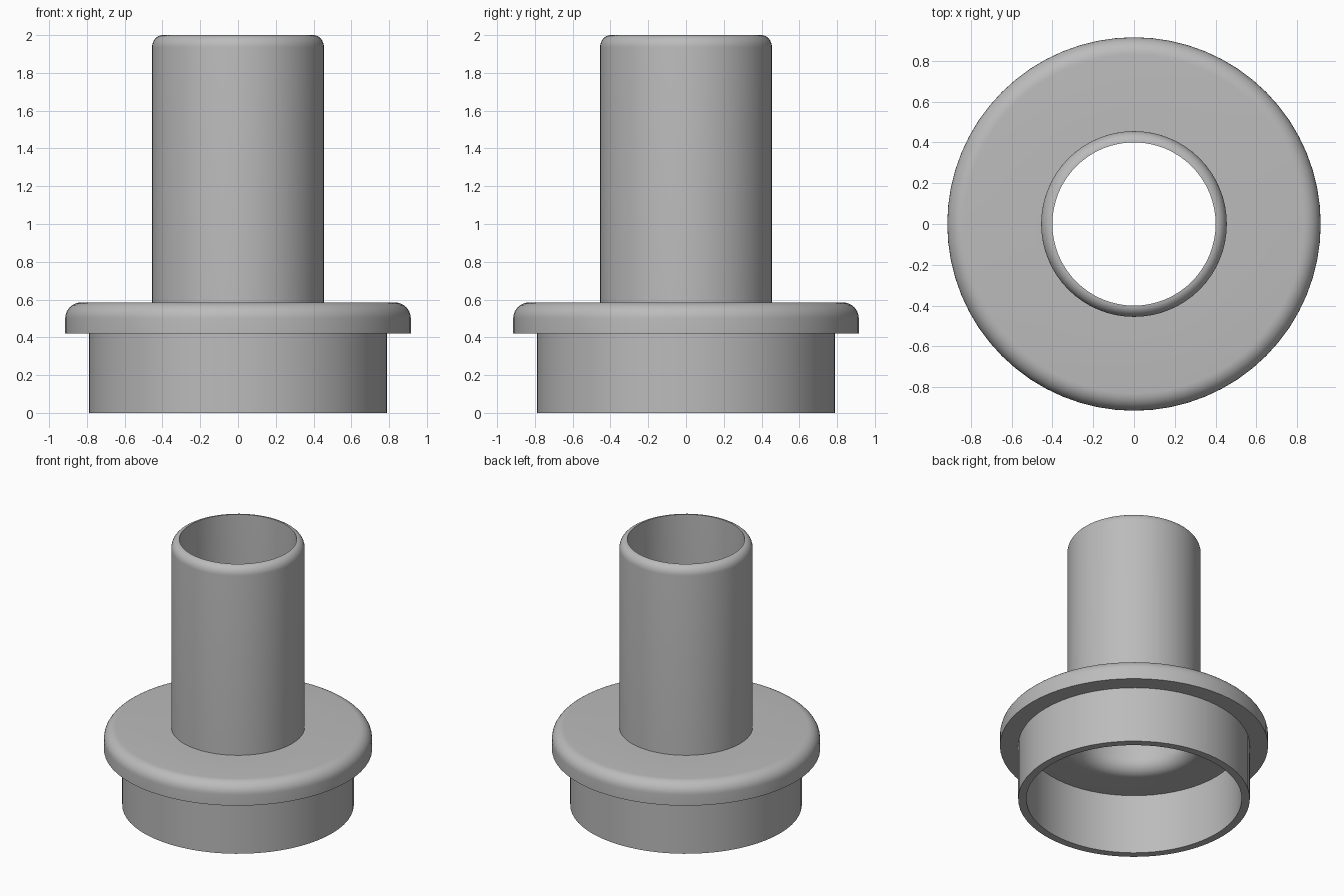
import bpy, bmesh
from math import sin, cos, pi, radians

if "Cube" in bpy.data.objects:
    bpy.data.objects.remove(bpy.data.objects["Cube"], do_unlink=True)

grey = bpy.data.materials.new("plain grey")
grey.use_nodes = True
colour = (0.5, 0.5, 0.5, 1)
grey.diffuse_color = colour
grey.node_tree.nodes["Principled BSDF"].inputs["Base Color"].default_value = colour


def arc(r, z, rr, rz, start, end, steps=8):
    """Rounded corner in the (radius, height) plane."""
    angles = [radians(start + (end - start) * i / steps) for i in range(steps + 1)]
    return [(r + rr * cos(a), z + rz * sin(a)) for a in angles]


def lathe(name, profile, sides=64):
    """Spin a closed profile about the vertical axis."""
    bm = bmesh.new()
    verts = [bm.verts.new((r, 0, z)) for r, z in profile]
    edges = [bm.edges.new((v, verts[i - 1])) for i, v in enumerate(verts)]
    bmesh.ops.spin(bm, geom=verts + edges, cent=(0, 0, 0), axis=(0, 0, 1),
                   angle=2 * pi, steps=sides, use_merge=True)
    bmesh.ops.remove_doubles(bm, verts=bm.verts, dist=0.0001)
    bmesh.ops.recalc_face_normals(bm, faces=bm.faces)
    mesh = bpy.data.meshes.new(name)
    bm.to_mesh(mesh)
    bm.free()
    mesh.materials.append(grey)
    obj = bpy.data.objects.new(name, mesh)
    bpy.context.collection.objects.link(obj)
    bpy.ops.object.select_all(action="DESELECT")
    obj.select_set(True)
    bpy.context.view_layer.objects.active = obj
    bpy.ops.object.shade_smooth_by_angle(angle=radians(30))


# Skirt and flange outside, tube up to its rounded rim, then down the bore
outside = [(0.735, 0), (0.79, 0), (0.79, 0.42), (0.915, 0.42)]
flange_edge = arc(0.83, 0.5, 0.085, 0.085, 0, 90)
tube_rim = arc(0.4, 1.935, 0.055, 0.065, 0, 90)
bore_flare = arc(0.5, 0.55, 0.1, 0.1, 180, 270)
lathe("flanged_tube", outside + flange_edge + [(0.455, 0.585)] + tube_rim
      + bore_flare + [(0.735, 0.45)])
